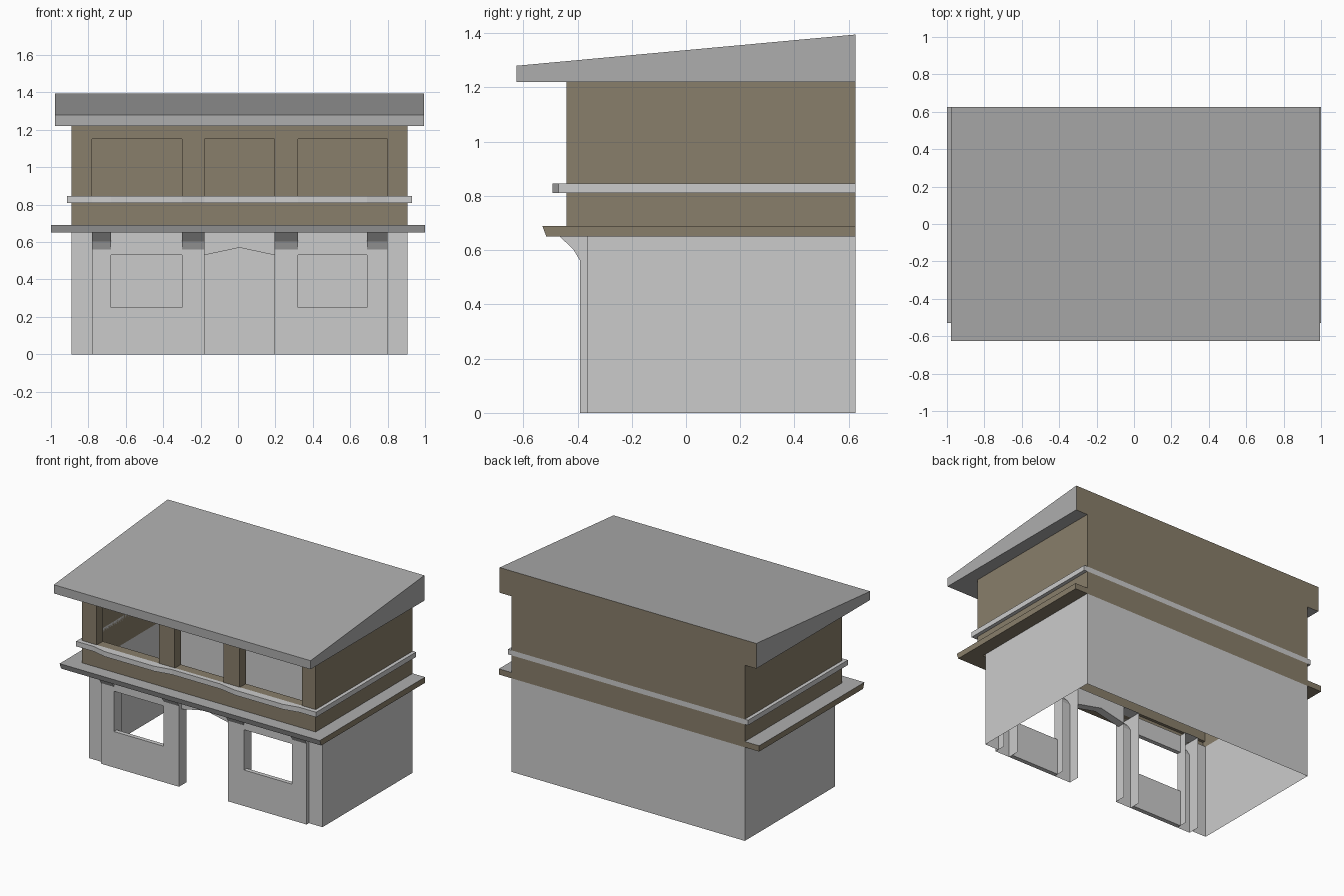
import bpy, bmesh
from mathutils import Vector

if "Cube" in bpy.data.objects:
    bpy.data.objects.remove(bpy.data.objects["Cube"])

brown = bpy.data.materials.new("brown_plaster")
brown.diffuse_color = (0.25, 0.21, 0.145, 1)
brown.use_nodes = True
brown.node_tree.nodes["Principled BSDF"].inputs["Base Color"].default_value = brown.diffuse_color
grey = bpy.data.materials.new("plain_grey")
grey.diffuse_color = (0.42, 0.42, 0.42, 1)
grey.use_nodes = True
grey.node_tree.nodes["Principled BSDF"].inputs["Base Color"].default_value = grey.diffuse_color

XL, XR = -0.89, 0.905        # outer wall planes
BACK = 0.625
PILLARS = [(-0.78, -0.68), (-0.30, -0.18), (0.195, 0.32), (0.69, 0.80)]


def finish(name, bm, is_brown=False, drop=None, recalc=True):
    """Turn a bmesh into an object; is_brown / drop may test face normals."""
    if recalc:
        bmesh.ops.recalc_face_normals(bm, faces=bm.faces)
    bm.normal_update()
    if drop:
        bmesh.ops.delete(bm, geom=[f for f in bm.faces if drop(f.normal)], context='FACES')
    mesh = bpy.data.meshes.new(name)
    if callable(is_brown):
        mesh.materials.append(grey)
        mesh.materials.append(brown)
        for f in bm.faces:
            f.material_index = int(is_brown(f.normal))
    elif is_brown:
        mesh.materials.append(brown)
    bm.to_mesh(mesh)
    bm.free()
    ob = bpy.data.objects.new(name, mesh)
    bpy.context.collection.objects.link(ob)
    return ob


def prism(points, offset):
    """Closed outline swept along an offset vector."""
    bm = bmesh.new()
    face = bm.faces.new([bm.verts.new(p) for p in points])
    ext = bmesh.ops.extrude_face_region(bm, geom=[face], use_keep_orig=True)
    bmesh.ops.translate(bm, vec=Vector(offset),
                        verts=[v for v in ext["geom"] if isinstance(v, bmesh.types.BMVert)])
    return bm


def along_x(profile, x0, x1):
    return prism([(x0, y, z) for y, z in profile], (x1 - x0, 0, 0))


def box(name, x, y, z, **kw):
    prof = [(y[0], z[0]), (y[1], z[0]), (y[1], z[1]), (y[0], z[1])]
    return finish(name, along_x(prof, *x), **kw)


def sheet(name, path, z0, z1, is_brown=False):
    """Thin wall standing on a plan path."""
    bm = bmesh.new()
    lo = [bm.verts.new((x, y, z0)) for x, y in path]
    hi = [bm.verts.new((x, y, z1)) for x, y in path]
    for i in range(len(path) - 1):
        bm.faces.new((lo[i], lo[i + 1], hi[i + 1], hi[i]))
    return finish(name, bm, is_brown, recalc=False)


# Lower walls: back, sides and short front returns in one sheet
sheet("lower_walls", [(0.80, -0.365), (XR, -0.365), (XR, BACK), (XL, BACK),
                      (XL, -0.365), (-0.78, -0.365)], 0, 0.65)

# Shopfront piers with curved brackets at the top, open behind and below
pier = [(-0.31, 0), (-0.39, 0), (-0.39, 0.56), (-0.415, 0.602),
        (-0.465, 0.65), (-0.31, 0.65)]
for i, (a, b) in enumerate(PILLARS):
    finish(f"front_pier_{i + 1}", along_x(pier, a, b),
           drop=lambda n: n.y > 0.9 or n.z < -0.9)

# Panels below and above the two shop windows
for side, (a, b) in (("left", (-0.68, -0.30)), ("right", (0.32, 0.69))):
    ends = lambda n: abs(n.x) > 0.9
    box(f"{side}_panel_below_window", (a, b), (-0.39, -0.36), (0, 0.25), drop=ends)
    box(f"{side}_panel_above_window", (a, b), (-0.39, -0.36), (0.53, 0.65), drop=ends)

# Peaked door header
finish("door_header", prism([(-0.18, -0.365, 0.65), (-0.18, -0.365, 0.53),
                             (0.008, -0.365, 0.57), (0.195, -0.365, 0.53),
                             (0.195, -0.365, 0.65)], (0, 0.055, 0)))

# Ledge between storeys: U-shaped, front edge leans back below
bm = prism([(-1, BACK, 0.69), (-1, -0.53, 0.69), (1, -0.53, 0.69), (1, BACK, 0.69),
            (XR, BACK, 0.69), (XR, -0.39, 0.69), (XL, -0.39, 0.69), (XL, BACK, 0.69)],
           (0, 0, -0.04))
for v in bm.verts:
    if v.co.y < -0.5 and v.co.z < 0.67:
        v.co.y = -0.515
finish("ledge", bm, is_brown=lambda n: n.z < -0.5 or abs(n.x) > 0.5 or n.y > 0.5)

# Upper walls
sheet("upper_side_walls", [(XR, -0.44), (XR, BACK), (XL, BACK), (XL, -0.44)],
      0.69, 1.22, True)
sheet("back_ledge_strip", [(XR, BACK), (XL, BACK)], 0.65, 0.69, True)
FRONT = (-0.44, -0.37)
box("upper_sill_wall", (XL, XR), FRONT, (0.69, 0.842), is_brown=True,
    drop=lambda n: abs(n.x) > 0.9)
box("upper_lintel", (XL, XR), FRONT, (1.15, 1.22), is_brown=True,
    drop=lambda n: abs(n.x) > 0.9)
for i, x in enumerate([(XL, -0.78), (-0.30, -0.18), (0.195, 0.32), (0.80, XR)]):
    box(f"upper_post_{i + 1}", x, FRONT, (0.842, 1.15), is_brown=True,
        drop=lambda n: abs(n.z) > 0.9)

# Band with a gently stepped front edge
IN, OUT = -0.47, -0.493
edge = [(-0.915, IN)]
for i, (a, b) in enumerate(PILLARS):
    edge += [(a, IN if i % 2 == 0 else OUT), (b, OUT if i % 2 == 0 else IN)]
edge.append((0.93, IN))
outline = [(-0.915, BACK)] + edge + [(0.93, BACK), (XR, BACK), (XR, -0.44),
                                     (XL, -0.44), (XL, BACK)]
finish("band", prism([(x, y, 0.81) for x, y in outline], (0, 0, 0.035)))
sheet("band_back", [(0.93, BACK + 0.001), (-0.915, BACK + 0.001)], 0.81, 0.845)

# Lean-to roof, brown on its back face
roof = [(-0.625, 1.22), (BACK, 1.22), (BACK, 1.395), (-0.625, 1.28)]
finish("roof", along_x(roof, -0.978, 0.995), is_brown=lambda n: n.y > 0.9)
